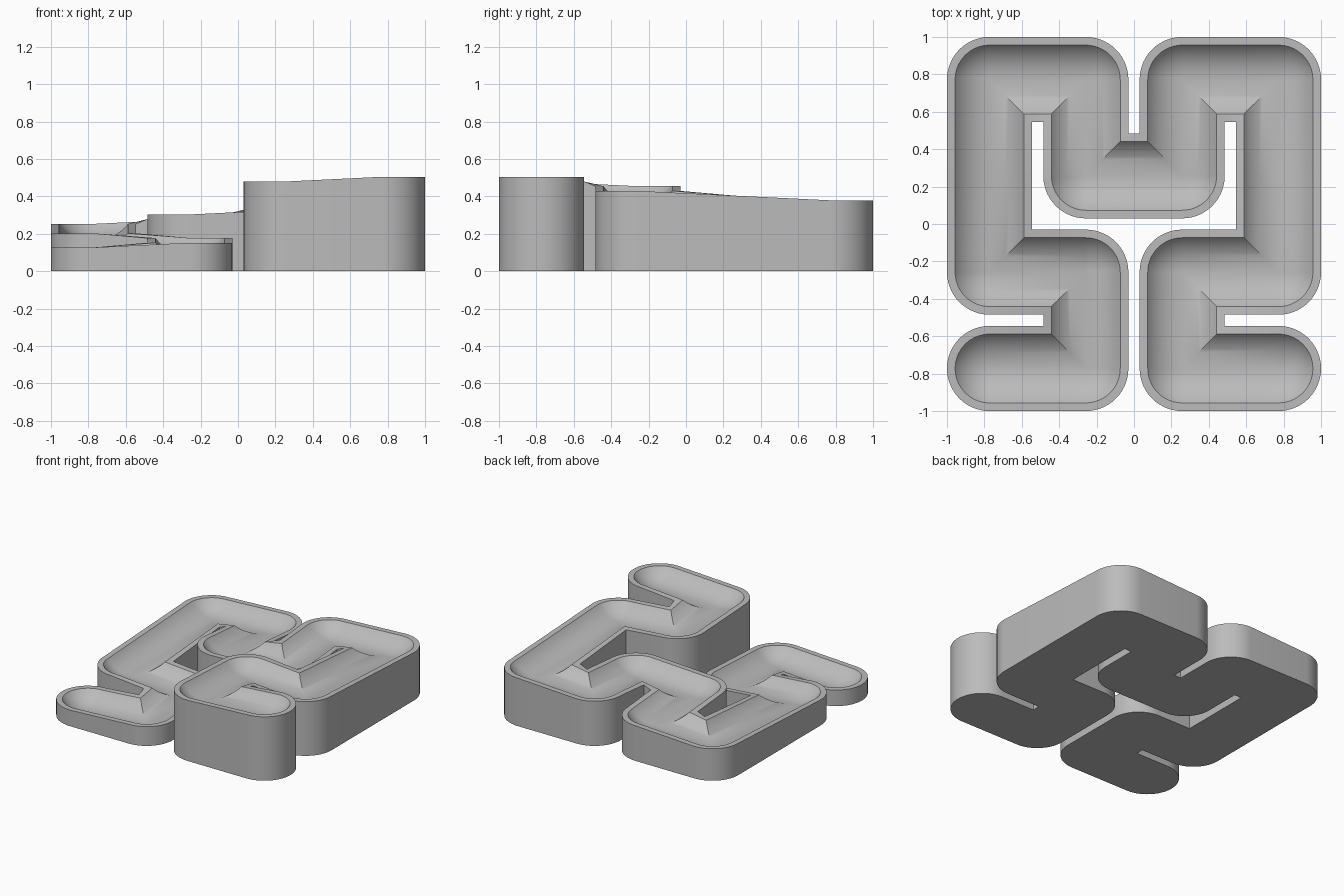
import bpy, bmesh, math
from mathutils import Vector

if "Cube" in bpy.data.objects:
    bpy.data.objects.remove(bpy.data.objects["Cube"])

PITCH, HALF, GROOVE, DEPTH = 0.515, 0.2275, 0.184, 0.09
START, END = 0.505, 0.127

# Space-filling path on a 4 x 4 grid, highest point first
CELLS = [(3, 0), (2, 0), (2, 1), (3, 1), (3, 2), (3, 3), (2, 3), (2, 2),
         (1, 2), (1, 3), (0, 3), (0, 2), (0, 1), (1, 1), (1, 0), (0, 0)]
pts = [Vector(((x - 1.5) * PITCH, (y - 1.5) * PITCH)) for x, y in CELLS]
last = len(pts) - 1
heights = [START + (END - START) * i / last for i in range(last + 1)]
dirs = [(pts[i + 1] - pts[i]).normalized() for i in range(last)]


def profile(h):
    """Half section from bottom centre, round the wall, to the groove centre."""
    rad = (GROOVE ** 2 + DEPTH ** 2) / (2 * DEPTH)
    a = math.asin(GROOVE / rad)
    out = [(0, 0), (HALF, 0), (HALF, h), (GROOVE, h)]
    for k in range(1, 13):
        t = a * (1 - k / 12)
        out.append((rad * math.sin(t), h - DEPTH + rad * (1 - math.cos(t))))
    return out


bm = bmesh.new()


def bridge(rows):
    """Skin neighbouring rows of points."""
    vs = [[bm.verts.new(p) for p in row] for row in rows]
    for a, b in zip(vs, vs[1:]):
        for j in range(len(a) - 1):
            bm.faces.new((a[j], b[j], b[j + 1], a[j + 1]))


def fan(i, start, sweep):
    """Revolve the half section about a path point."""
    steps = round(abs(sweep) / (math.pi / 2) * 14)
    rows = []
    for k in range(steps + 1):
        t = start + sweep * k / steps
        rows.append([(pts[i].x + o * math.cos(t), pts[i].y + o * math.sin(t), z)
                     for o, z in profile(heights[i])])
    bridge(rows)


def turn(i):
    """+1 for a left turn, -1 for right, 0 for straight on or an end."""
    if i in (0, last):
        return 0
    return round(dirs[i - 1].x * dirs[i].y - dirs[i - 1].y * dirs[i].x)


# Straight runs, mitred on the inside of each turn
for i, d in enumerate(dirs):
    for side in (1, -1):
        n = Vector((-d.y, d.x)) * side
        rows = []
        for j, sign in ((i, 1), (i + 1, -1)):
            mitre = sign if turn(j) == side else 0
            row = []
            for o, z in profile(heights[j]):
                p = pts[j] + n * o + d * (o * mitre)
                row.append((p.x, p.y, z))
            rows.append(row)
        bridge(rows)

# Rounded outside corners
for i in range(1, last):
    s = turn(i)
    if s:
        d = dirs[i - 1]
        fan(i, math.atan2(d.y, d.x) - s * math.pi / 2, s * math.pi / 2)

# Rounded ends
for i, d in ((0, -dirs[0]), (last, dirs[-1])):
    fan(i, math.atan2(d.y, d.x) - math.pi / 2, math.pi)

bmesh.ops.remove_doubles(bm, verts=bm.verts, dist=1e-5)
bmesh.ops.dissolve_degenerate(bm, edges=bm.edges, dist=1e-6)
bmesh.ops.recalc_face_normals(bm, faces=bm.faces)

mesh = bpy.data.meshes.new("winding_track")
bm.to_mesh(mesh)
bm.free()
track = bpy.data.objects.new("winding_track", mesh)
bpy.context.collection.objects.link(track)

grey = bpy.data.materials.new("plain_grey")
grey.diffuse_color = (0.5, 0.5, 0.5, 1)
grey.use_nodes = True
grey.node_tree.nodes["Principled BSDF"].inputs["Base Color"].default_value = grey.diffuse_color
mesh.materials.append(grey)

bpy.context.view_layer.objects.active = track
track.select_set(True)
bpy.ops.object.shade_smooth_by_angle(angle=math.radians(30))
